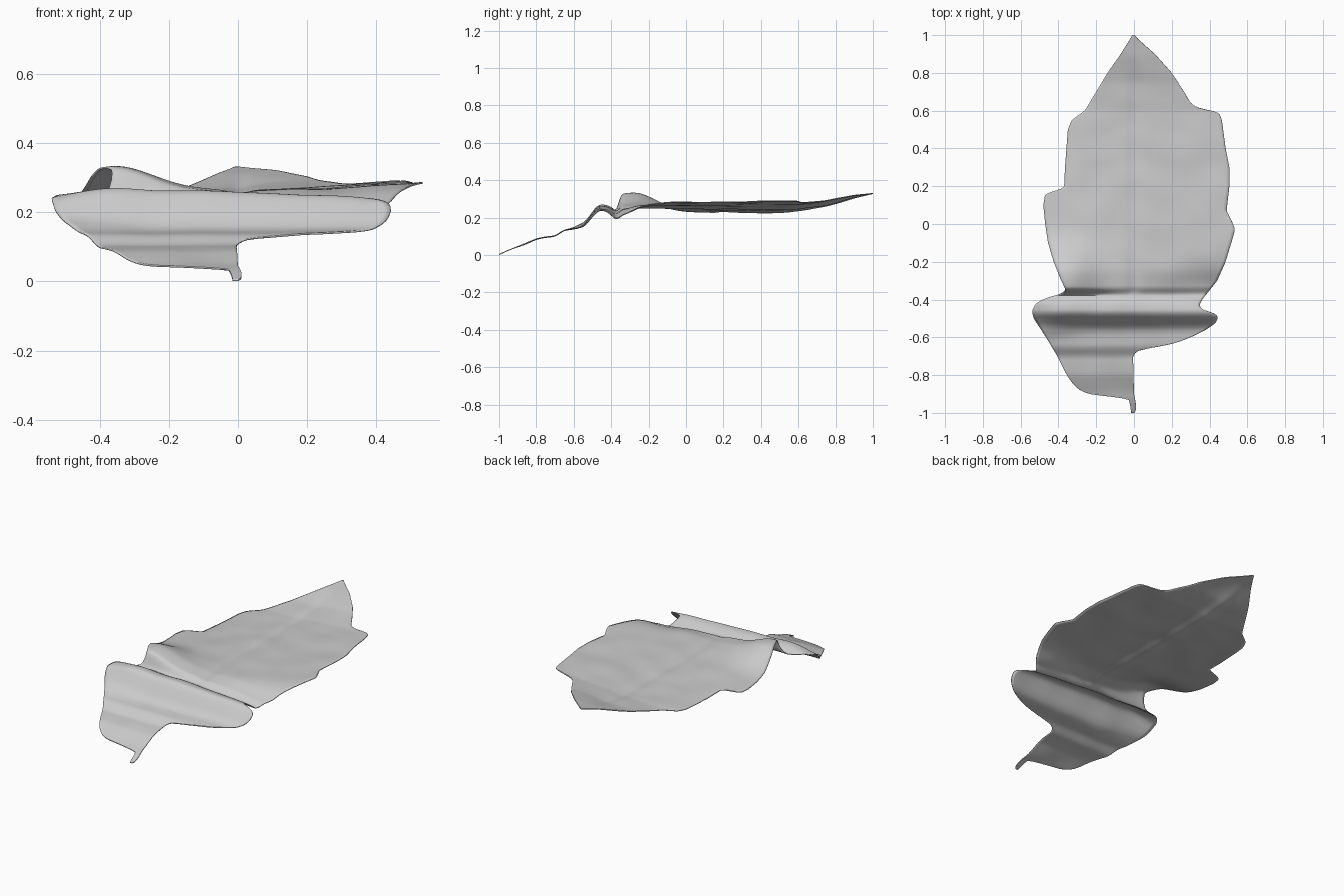
import bpy
import bmesh
import math
from mathutils import Vector, noise

cube = bpy.data.objects.get("Cube")
if cube:
    bpy.data.objects.remove(cube, do_unlink=True)

ROWS, COLS = 260, 50

# Outline of the leaf: (y, x) along each side, from stem to tip
LEFT_EDGE = [
    (-1, 0), (-.99, .01), (-.95, .01), (-.9, 0), (-.7, -.005), (-.675, .01),
    (-.66, .05), (-.65, .13), (-.63, .22), (-.6, .3), (-.56, .38),
    (-.52, .435), (-.49, .445), (-.47, .42), (-.455, .36), (-.43, .345),
    (-.4, .36), (-.3, .44), (-.2, .485), (-.1, .515), (-.03, .535),
    (.01, .52), (.07, .49), (.2, .505), (.3, .505), (.4, .485), (.55, .465),
    (.59, .45), (.605, .4), (.61, .34), (.64, .3), (.7, .265), (.8, .2),
    (.9, .11), (.98, .02), (1, 0)]
RIGHT_EDGE = [
    (-1, -.015), (-.96, -.02), (-.92, -.03), (-.91, -.18), (-.9, -.24),
    (-.88, -.285), (-.85, -.32), (-.8, -.355), (-.7, -.405), (-.6, -.465),
    (-.5, -.53), (-.46, -.54), (-.42, -.52), (-.39, -.46), (-.37, -.38),
    (-.35, -.36), (-.3, -.385), (-.2, -.425), (-.1, -.455), (0, -.47),
    (.1, -.48), (.16, -.47), (.175, -.42), (.19, -.37), (.3, -.365),
    (.5, -.35), (.55, -.33), (.6, -.26), (.7, -.2), (.8, -.14), (.9, -.07),
    (.98, -.02), (1, -.01)]

# Height of the sheet along its length: (y, z)
PROFILE = [
    (-1, .003), (-.93, .035), (-.88, .052), (-.85, .065), (-.8, .085),
    (-.7, .1), (-.65, .135), (-.57, .147), (-.54, .165), (-.5, .22),
    (-.47, .257), (-.42, .252), (-.37, .222), (-.345, .25), (-.25, .26),
    (0, .257), (.3, .252), (.6, .255), (.75, .275), (.9, .31), (1, .33)]

# Sideways slope along the length: (y, rise per unit x)
TILT = [(-1, 0), (-.6, 0), (-.47, -.03), (-.38, -.03), (-.3, .02), (0, .05),
        (.5, .075), (1, .075)]

# Local swells and dips: height, centre, size
BUMPS = [
    (.012, (-.5, -.56), (.2, .04)),     # outer right of the front lobe
    (-.045, (-.6, -.47), (.13, .07)),   # drooping right end of the lobe
    (-.035, (.42, -.33), (.22, .09))]   # low left shoulder of the blade


def lerp_table(table, y):
    """Linear lookup in a table sorted by its first column."""
    for (y0, v0), (y1, v1) in zip(table, table[1:]):
        if y <= y1:
            return v0 + (v1 - v0) * max(0, y - y0) / (y1 - y0)
    return table[-1][1]


def soft(table, y, radius):
    """Lookup averaged over a short span, which rounds the corners."""
    radius = min(radius, 1 - abs(y))
    return sum(lerp_table(table, y + radius * k / 2) for k in range(-2, 3)) / 5


def step(low, high, value):
    t = min(1, max(0, (value - low) / (high - low)))
    return t * t * (3 - 2 * t)


def bump(x, y, centre, size):
    return math.exp(-((x - centre[0]) / size[0]) ** 2
                    - ((y - centre[1]) / size[1]) ** 2)


def height(x, y):
    blade = step(-.38, -.34, y)
    z = soft(PROFILE, y, .015) + x * soft(TILT, y, .03)
    # Sunken midrib of the blade
    z -= .008 * math.exp(-(x / .03) ** 2) * blade * (1 - step(.6, 1, y))
    # Raised flap where the blade folds over the front lobe
    z += .085 * blade * bump(x, y, (-.36, -.28), (.17, .15))
    z += sum(h * bump(x, y, centre, size) for h, centre, size in BUMPS)
    # Soft wrinkles
    ripple = noise.noise(Vector((x * 6, y * 6, 0)))
    return max(0, z + .006 * ripple * step(-1, -.85, y) * (1 - step(.8, 1, y)))


# Leaf sheet
bm = bmesh.new()
grid = []
for i in range(ROWS + 1):
    y = -1 + 2 * i / ROWS
    a, b = soft(RIGHT_EDGE, y, .01), soft(LEFT_EDGE, y, .01)
    xs = [a + (b - a) * j / COLS for j in range(COLS + 1)]
    grid.append([bm.verts.new((x, y, height(x, y))) for x in xs])
for low, high in zip(grid, grid[1:]):
    for j in range(COLS):
        bm.faces.new((low[j], low[j + 1], high[j + 1], high[j]))
mesh = bpy.data.meshes.new("leaf")
bm.to_mesh(mesh)
bm.free()

leaf = bpy.data.objects.new("leaf", mesh)
bpy.context.collection.objects.link(leaf)

# Thin body
solid = leaf.modifiers.new("thickness", 'SOLIDIFY')
solid.thickness = .005
solid.offset = 0

# Plain grey
grey = bpy.data.materials.new("light grey")
grey.use_nodes = True
colour = (.6, .6, .6, 1)
grey.diffuse_color = colour
for node in grey.node_tree.nodes:
    if node.type == 'BSDF_PRINCIPLED':
        node.inputs["Base Color"].default_value = colour
mesh.materials.append(grey)

bpy.context.view_layer.objects.active = leaf
leaf.select_set(True)
bpy.ops.object.shade_smooth_by_angle(angle=math.radians(40))
